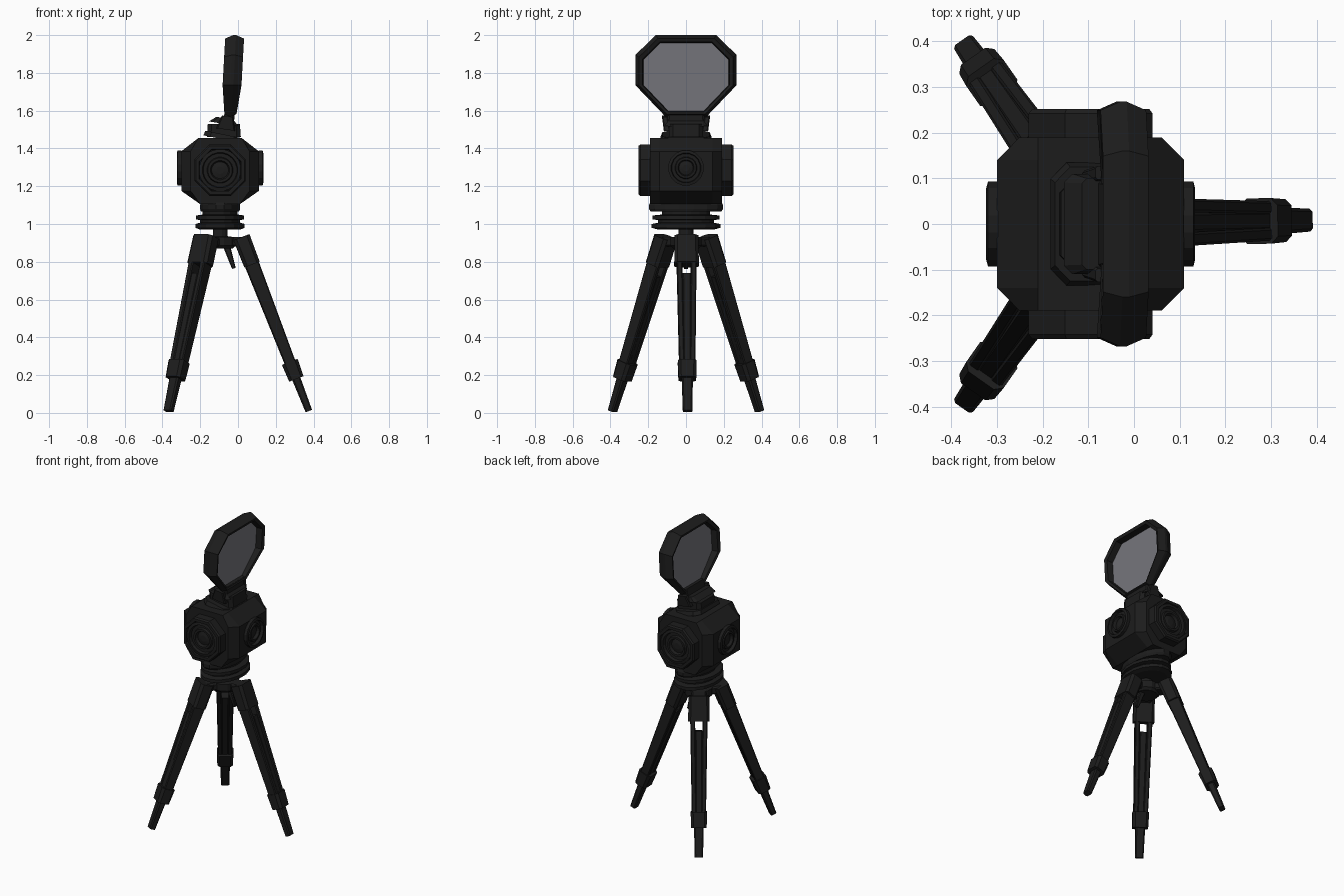
import bpy, bmesh, math
from mathutils import Vector, Matrix

if "Cube" in bpy.data.objects:
    bpy.data.objects.remove(bpy.data.objects["Cube"])


def material(name, rgb):
    m = bpy.data.materials.new(name)
    m.diffuse_color = (*rgb, 1)
    m.use_nodes = True
    m.node_tree.nodes["Principled BSDF"].inputs["Base Color"].default_value = m.diffuse_color
    return m


BLACK = material("black metal", (0.012, 0.012, 0.012))
GLASS = material("grey glass", (0.185, 0.185, 0.205))
CX, HZ = -0.095, 1.285          # column axis and head centre height


def make(name, verts, faces, mat=BLACK):
    me = bpy.data.meshes.new(name)
    bm = bmesh.new()
    vs = [bm.verts.new(v) for v in verts]
    for f in faces:
        bm.faces.new([vs[i] for i in f])
    bmesh.ops.recalc_face_normals(bm, faces=bm.faces)
    bm.to_mesh(me)
    bm.free()
    ob = bpy.data.objects.new(name, me)
    bpy.context.collection.objects.link(ob)
    me.materials.append(mat)
    return ob


def loft(name, loops, mat=BLACK, cap=True, closed=False):
    """Skin equal-length loops of points."""
    n, k = len(loops[0]), len(loops)
    faces = []
    for a in range(k if closed else k - 1):
        b = (a + 1) % k
        for i in range(n):
            j = (i + 1) % n
            faces.append((a * n + i, a * n + j, b * n + j, b * n + i))
    if cap and not closed:
        faces += [tuple(range(n)), tuple(range((k - 1) * n, k * n))]
    return make(name, [p for l in loops for p in l], faces, mat)


def lathe(name, profile, centre, axis=(0, 0, 1), n=16, squash=(1, 1)):
    """Profile of (radius, height) turned round an axis; polygon flats face the sides."""
    q = Vector((0, 0, 1)).rotation_difference(Vector(axis))
    loops = []
    for r, h in profile:
        ring = []
        for i in range(n):
            a = 2 * math.pi * (i + 0.5) / n
            ring.append(q @ Vector((r * math.cos(a) * squash[0], r * math.sin(a) * squash[1], h)) + Vector(centre))
        loops.append(ring)
    return loft(name, loops)


def beam(name, p0, p1, size0, size1, side, chamfer=0.18):
    """Chamfered bar between two points; size is (width along side, depth)."""
    p0, p1, side = Vector(p0), Vector(p1), Vector(side)
    nrm = (p1 - p0).cross(side).normalized()
    loops = []
    for p, (w, d) in ((p0, size0), (p1, size1)):
        c = chamfer * min(w, d)
        x, y = w / 2, d / 2
        pts = [(x, y - c), (x - c, y), (c - x, y), (-x, y - c), (-x, c - y), (c - x, -y), (x - c, -y), (x, c - y)]
        loops.append([p + side * a + nrm * b for a, b in pts])
    return loft(name, loops)


# Tripod legs: angle, top radius, outward slope
for k, (deg, top, slope) in enumerate(((1, 0.113, 0.388), (125, 0.13, 0.375), (235, 0.13, 0.375))):
    a = math.radians(deg)
    out = Vector((math.cos(a), math.sin(a), 0))
    side = Vector((-math.sin(a), math.cos(a), 0))

    def at(z, off=0):
        return Vector((CX, 0, z)) + out * (top + (0.93 - z) * slope) + side * off
    tag = f"leg_{k + 1}_"
    beam(tag + "arm", Vector((CX, 0, 0.905)) + out * 0.02, at(0.905), (0.09, 0.05), (0.09, 0.05), side)
    beam(tag + "bracket", at(0.93), at(0.785), (0.125, 0.09), (0.13, 0.085), side)
    for s in (-1, 1):
        beam(tag + "side_rod", at(0.82, s * 0.038), at(0.25, s * 0.029), (0.03, 0.078), (0.028, 0.058), side)
    beam(tag + "centre_rod", at(0.73), at(0.2), (0.05, 0.065), (0.045, 0.05), side)
    beam(tag + "clamp", at(0.27), at(0.18), (0.1, 0.088), (0.094, 0.08), side)
    beam(tag + "foot", at(0.2), at(0.01), (0.06, 0.046), (0.05, 0.036), side)

# Hub, lever and mounting plates
lathe("tripod_hub", [(0.07, 0.87), (0.085, 0.885), (0.085, 0.93), (0.04, 0.935), (0.04, 0.975)], (CX, 0, 0), n=12)
beam("hub_lever", (-0.075, 0, 0.93), (-0.022, 0, 0.765), (0.04, 0.045), (0.02, 0.02), (0, 1, 0))
lathe("mount_plate", [(0.15, 0.97), (0.185, 0.98), (0.185, 1.0), (0.15, 1.007), (0.15, 1.02), (0.18, 1.025),
                      (0.18, 1.045), (0.13, 1.05), (0.13, 1.075)], (CX, 0, 0), n=16, squash=(0.72, 1))
lathe("swivel_collar", [(0.19, 1.065), (0.2, 1.08), (0.2, 1.10), (0.185, 1.13)], (CX, 0, 0), n=16, squash=(0.54, 1))

# Camera body: octagonal outline run front to back, with cut corners
half = [(0.205, -0.11), (0.205, 0.1), (0.115, 0.17), (-0.115, 0.17),
        (-0.205, 0.1), (-0.205, -0.11), (-0.105, -0.18), (0.105, -0.18)]
loops = []
for y, s in ((-0.19, 0.76), (-0.14, 1), (0.14, 1), (0.19, 0.76)):
    loops.append([Vector((CX + x * (s if abs(x) > 0.2 else 1), y, HZ + z)) for x, z in half])
loft("camera_body", loops)

# Housings and stepped lenses on all four sides
lens = [(1.0, 0), (1.0, 0.022), (0.84, 0.026), (0.8, 0.006), (0.62, 0.006), (0.58, 0.02),
        (0.46, 0.02), (0.4, 0.002), (0.18, 0.008)]
for s, word in ((-1, "front"), (1, "back")):
    lathe(word + "_housing", [(0.147, 0), (0.147, 0.055), (0.139, 0.065), (0.12, 0.065), (0.115, 0.035)],
          (CX, s * 0.187, HZ), (0, s, 0), 8)
    lathe(word + "_lens", [(r * 0.112, h) for r, h in lens], (CX, s * 0.221, HZ), (0, s, 0), 20)
for s, word in ((-1, "left"), (1, "right")):
    lathe(word + "_lens", [(r * 0.095, h) for r, h in lens], (CX + s * 0.203, 0, HZ + 0.012), (s, 0, 0), 16)

# Screen neck
beam("neck_base", (-0.085, 0, 1.45), (-0.08, 0, 1.475), (0.27, 0.2), (0.25, 0.19), (0, 1, 0))
beam("neck_block", (-0.075, 0, 1.46), (-0.075, 0, 1.53), (0.18, 0.18), (0.18, 0.17), (0, 1, 0), 0.12)
beam("neck_shoulder", (-0.075, 0, 1.53), (-0.07, 0, 1.56), (0.22, 0.16), (0.2, 0.09), (0, 1, 0), 0.12)
beam("neck_cap", (-0.05, 0, 1.55), (-0.042, 0, 1.6), (0.2, 0.06), (0.19, 0.05), (0, 1, 0))
for s in (-1, 1):
    beam("neck_clip", (-0.065, s * 0.1, 1.5), (-0.055, s * 0.112, 1.57), (0.035, 0.1), (0.03, 0.06), (0, 1, 0))

# Screen frame: leaning octagon, thinner at the bottom, with a ridged outer edge
right_half = [(0.11, 1.57), (0.268, 1.735), (0.268, 1.895), (0.16, 2.0)]
outline = right_half + [(-y, z) for y, z in reversed(right_half)]


def ring(scale, depth):
    pts = []
    for y, z in outline:
        t = min(1, max(0, (z - 1.57) / 0.165))
        u = (z - 1.57) / 0.43
        pts.append(Vector((-0.04 + 0.022 * u + depth * (0.032 + 0.018 * t), y * scale, 1.74 + (z - 1.74) * scale)))
    return pts


loft("screen_frame", [ring(0.86, -0.85), ring(0.93, -1), ring(1, -0.15), ring(1, 0.15), ring(0.93, 1),
                      ring(0.86, 0.85), ring(0.84, 0)], closed=True)
loft("screen_glass", [ring(0.86, -0.06), ring(0.86, 0.06)], GLASS)
